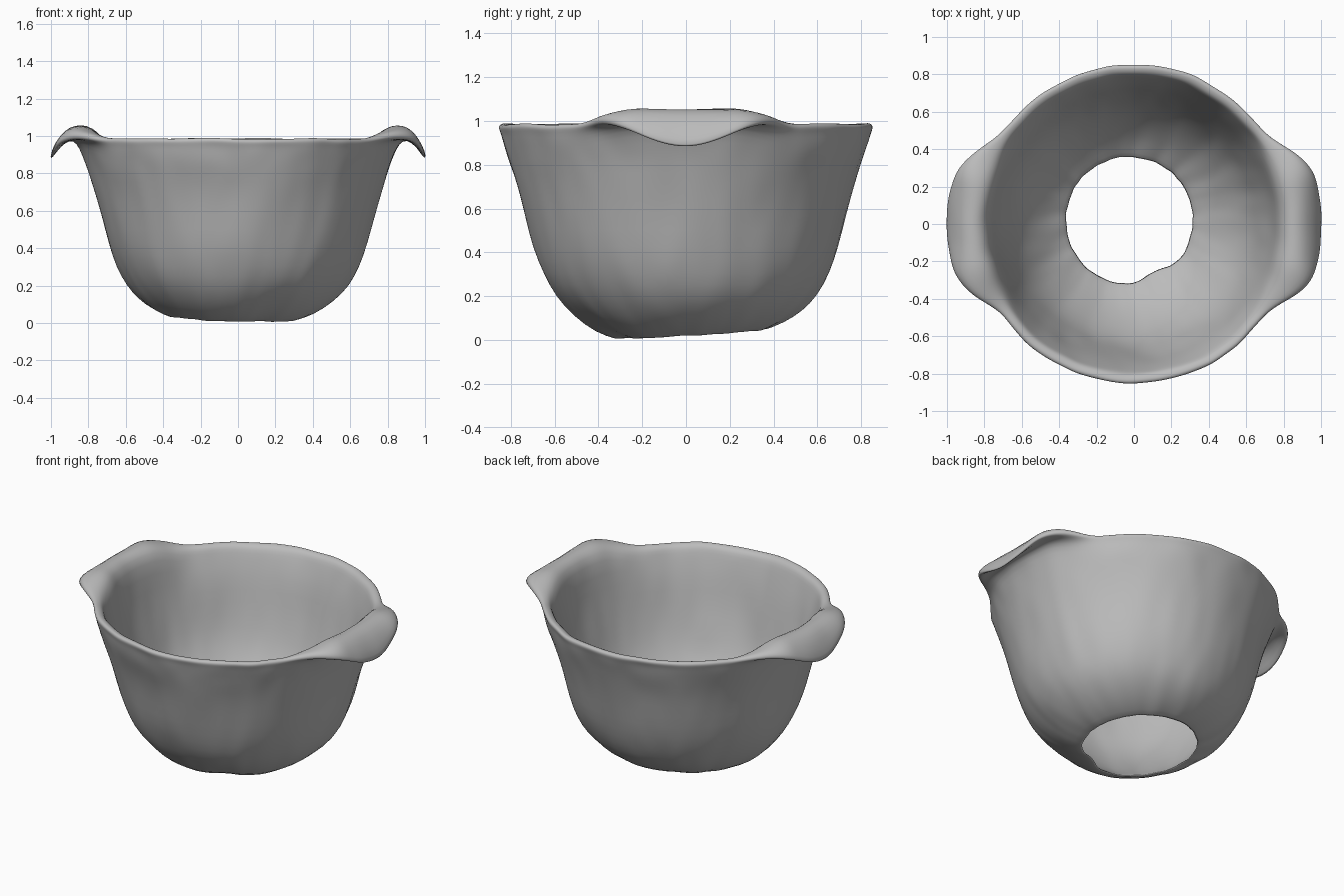
import bpy, bmesh, math
from mathutils import Vector, noise

cube = bpy.data.objects.get("Cube")
if cube:
    bpy.data.objects.remove(cube)

SEGMENTS = 120

# Profiles as (radius, height), running up the outside, over the rim, down the inside
outer_wall = [(.335, .02), (.43, .055), (.52, .12), (.595, .2), (.65, .3),
              (.695, .42), (.735, .58), (.77, .71)]
plain_rim = [(.8, .8), (.82, .86), (.835, .91), (.843, .94), (.851, .96), (.853, .97),
             (.85, .98), (.84, .985), (.83, .985), (.81, .978), (.795, .96), (.78, .92)]
flared_rim = [(.8, .82), (.83, .9), (.86, .965), (.9, .995), (.95, 1.0), (.99, 1.005),
              (1.005, 1.03), (.985, 1.06), (.93, 1.065), (.87, 1.06), (.82, 1.047), (.77, 1.0)]
inner_wall = [(.74, .8), (.71, .65), (.67, .5), (.63, .38), (.56, .25),
              (.46, .13), (.39, .07), (.337, .03)]


def smooth(value, low, high):
    t = min(max((value - low) / (high - low), 0), 1)
    return t * t * (3 - 2 * t)


def profile_at(angle):
    """Blend the plain rim into a drooping handle near the two sides."""
    off = math.degrees(math.asin(abs(math.sin(angle))))
    flare = 1 - smooth(off, 14, 37)
    droop = 0.15 * (1 - smooth(off, 0, 27))
    rim = []
    for (r0, z0), (r1, z1) in zip(plain_rim, flared_rim):
        reach = min(max((r1 - .82) / .18, 0), 1) ** 3
        rim.append((r0 + (r1 - r0) * flare, z0 + (z1 - z0) * flare - droop * reach))
    return outer_wall + rim + inner_wall


def shaped_point(angle, r, z):
    """Place one point, with an uneven base opening and hand-made unevenness."""
    direction = Vector((math.cos(angle), math.sin(angle), 0))
    low = 1 - smooth(z, .02, .2)
    notch = .035 * math.exp(-((math.degrees(angle) - 295) / 16) ** 2)
    sample = direction * .75 + Vector((0, 0, z))
    r += .011 * noise.noise(sample * 3) * smooth(z, 0, .2)
    r += .007 * noise.noise(sample * 9)
    r -= notch * low
    point = direction * r
    point += Vector((-.025, .02, 0)) * low
    point.z = z + low * (.06 * point.y - .03 * point.x) + .006 * noise.noise(sample * 5)
    return point


# Bowl shell with open base and two folded side handles
bm = bmesh.new()
rings = []
for i in range(SEGMENTS):
    angle = math.tau * i / SEGMENTS
    rings.append([bm.verts.new(shaped_point(angle, r, z)) for r, z in profile_at(angle)])
for i, ring in enumerate(rings):
    following = rings[(i + 1) % SEGMENTS]
    for j in range(len(ring)):
        k = (j + 1) % len(ring)
        bm.faces.new((ring[j], following[j], following[k], ring[k]))
bmesh.ops.recalc_face_normals(bm, faces=bm.faces)
lowest = min(v.co.z for v in bm.verts)
bmesh.ops.translate(bm, verts=bm.verts, vec=(0, 0, -lowest))

mesh = bpy.data.meshes.new("bowl")
bm.to_mesh(mesh)
bm.free()
bowl = bpy.data.objects.new("bowl", mesh)
bpy.context.collection.objects.link(bowl)
for face in mesh.polygons:
    face.use_smooth = True
subdivision = bowl.modifiers.new("soften", "SUBSURF")
subdivision.levels = subdivision.render_levels = 1

# Clay colour
clay = bpy.data.materials.new("grey clay")
clay.use_nodes = True
colour = (.5, .5, .5, 1)
clay.diffuse_color = colour
clay.node_tree.nodes["Principled BSDF"].inputs["Base Color"].default_value = colour
mesh.materials.append(clay)
